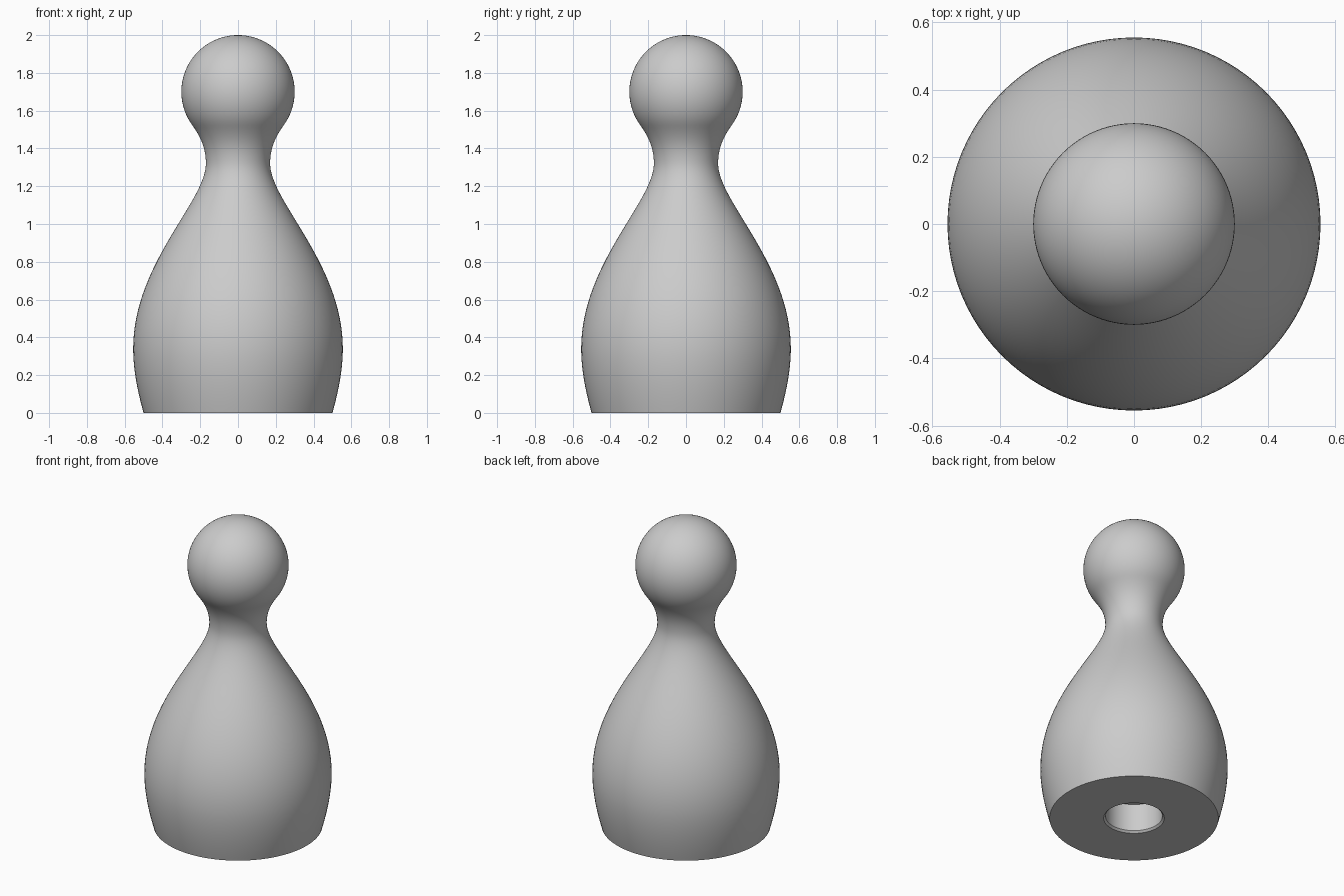
import bpy, bmesh, math
from mathutils import Vector
from mathutils.geometry import interpolate_bezier

if "Cube" in bpy.data.objects:
    bpy.data.objects.remove(bpy.data.objects["Cube"])

SEGMENTS = 96
HEAD_R, HEAD_Z = 0.3, 1.7
JOIN = math.radians(-36)          # where the neck meets the head


def bezier(p0, h0, h1, p1, n):
    pts = interpolate_bezier(*[Vector((r, 0, z)) for r, z in (p0, h0, h1, p1)], n)
    return [(p.x, p.z) for p in pts]


def lathe(name, profile, material):
    """Revolve a (radius, height) profile that starts and ends on the axis."""
    bm = bmesh.new()
    rings = []
    for r, z in profile:
        if r < 1e-5:
            rings.append([bm.verts.new((0, 0, z))] * SEGMENTS)
        else:
            rings.append([bm.verts.new((r * math.cos(a), r * math.sin(a), z))
                          for a in (math.tau * i / SEGMENTS for i in range(SEGMENTS))])
    for low, high in zip(rings, rings[1:]):
        for i in range(SEGMENTS):
            j = (i + 1) % SEGMENTS
            corners = list(dict.fromkeys((low[i], low[j], high[j], high[i])))
            bm.faces.new(corners)
    bmesh.ops.recalc_face_normals(bm, faces=bm.faces)
    mesh = bpy.data.meshes.new(name)
    bm.to_mesh(mesh)
    bm.free()
    mesh.materials.append(material)
    obj = bpy.data.objects.new(name, mesh)
    bpy.context.collection.objects.link(obj)
    bpy.context.view_layer.objects.active = obj
    obj.select_set(True)
    bpy.ops.object.shade_smooth_by_angle(angle=math.radians(30))
    return obj


grey = bpy.data.materials.new("light_grey")
grey.diffuse_color = (0.6, 0.6, 0.6, 1)
grey.use_nodes = True
grey.node_tree.nodes["Principled BSDF"].inputs["Base Color"].default_value = grey.diffuse_color

# Socket in the underside, with a chamfered rim
socket = [(0, 0.19), (0.168, 0.19), (0.168, 0.012), (0.18, 0)]

# Flared foot, tapering belly and waisted neck
join = (HEAD_R * math.cos(JOIN), HEAD_Z + HEAD_R * math.sin(JOIN))
foot = bezier((0.5, 0), (0.528, 0.10), (0.555, 0.22), (0.555, 0.34), 12)
belly = bezier((0.555, 0.34), (0.555, 0.79), (0.17, 1.12), (0.17, 1.32), 32)
neck = bezier((0.17, 1.32), (0.17, 1.40), (0.196, 1.459), join, 14)

# Ball head
head = [(HEAD_R * math.cos(a), HEAD_Z + HEAD_R * math.sin(a))
        for a in (JOIN + (math.pi / 2 - JOIN) * i / 30 for i in range(31))]

lathe("pawn_body", socket + foot + belly[1:] + neck[1:] + head[1:], grey)
